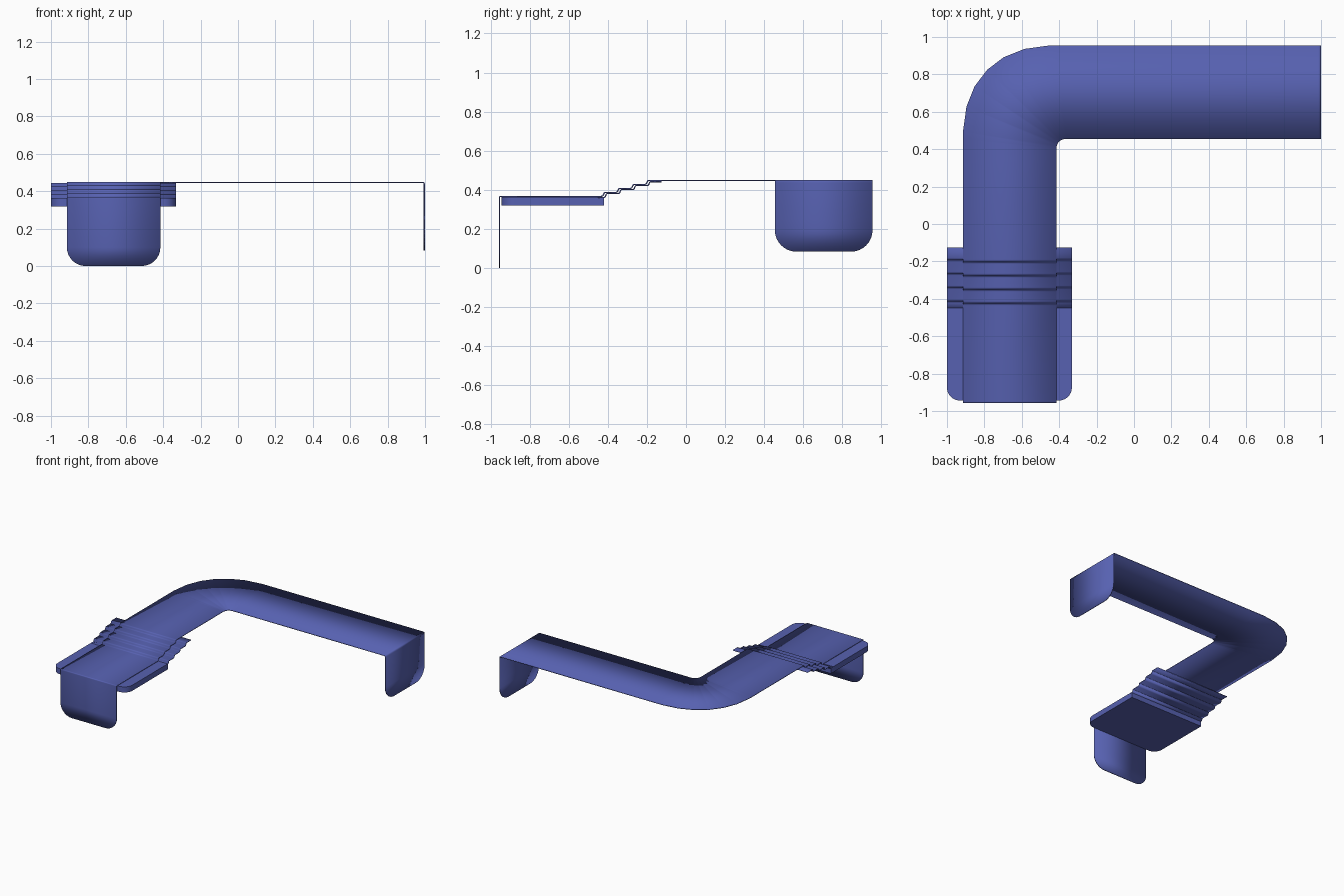
import bpy, bmesh
from math import sin, cos, radians
from mathutils import Vector

cube = bpy.data.objects.get("Cube")
if cube:
    bpy.data.objects.remove(cube, do_unlink=True)

blue = bpy.data.materials.new("carpet blue")
blue.use_nodes = True
blue.diffuse_color = (0.095, 0.12, 0.44, 1)
bsdf = blue.node_tree.nodes["Principled BSDF"]
bsdf.inputs["Base Color"].default_value = (0.095, 0.12, 0.44, 1)
bsdf.inputs["Roughness"].default_value = 0.8

# Main dimensions
LEFT, RIGHT = -0.915, -0.415        # runner edges on the stair side
INNER, OUTER = 0.455, 0.955         # runner edges on the long side
FRONT, END = -0.957, 0.999          # outer faces of the hanging flaps
LOW, TOP = 0.369, 0.45              # runner heights below and above the stairs
STEPS, RUN = 4, 0.074
RISE = (TOP - LOW) / STEPS
SHEET = 0.006


def finish(name, bm):
    mesh = bpy.data.meshes.new(name)
    bm.to_mesh(mesh)
    bm.free()
    obj = bpy.data.objects.new(name, mesh)
    bpy.context.collection.objects.link(obj)
    mesh.materials.append(blue)
    bpy.ops.object.select_all(action="DESELECT")
    obj.select_set(True)
    bpy.context.view_layer.objects.active = obj
    bpy.ops.object.shade_smooth_by_angle(angle=radians(35))
    return obj


def strip(name, rows, thickness):
    """Skin consecutive (left, right) point pairs and thicken downwards."""
    bm = bmesh.new()
    pairs = [[bm.verts.new(p) for p in row] for row in rows]
    for (a, b), (d, c) in zip(pairs, pairs[1:]):
        bm.faces.new((a, b, c, d))
    obj = finish(name, bm)
    solid = obj.modifiers.new("thickness", "SOLIDIFY")
    solid.thickness = thickness
    solid.offset = -1
    return obj


def fillet(points, setback, n=4):
    """Round the inner corners of a polyline."""
    pts = [Vector(p) for p in points]
    out = [pts[0]]
    for a, b, c in zip(pts, pts[1:], pts[2:]):
        p = b + (a - b).normalized() * setback
        q = b + (c - b).normalized() * setback
        for i in range(n + 1):
            t = i / n
            out.append(p * (1 - t) ** 2 + b * 2 * t * (1 - t) + q * t * t)
    return out + [pts[-1]]


def stairs(first_y, low):
    """Slightly leaning risers climbing towards the back."""
    pts = []
    for i in range(STEPS):
        y, z = first_y + i * RUN, low + i * RISE
        pts += [(y - 0.004, z), (y + 0.004, z + RISE)]
    return pts


def flap_end(bottom, radius, n=8):
    """Edge inset and height for the rounded lower corners of a flap."""
    angles = [radians(90 * i / n) for i in range(n + 1)]
    return [(radius * (1 - sin(a)), bottom + radius * (1 - cos(a))) for a in angles]


# Runner: front flap, stairs, quarter turn, long stretch, end flap
rows = [((LEFT + d, FRONT, z), (RIGHT - d, FRONT, z)) for d, z in flap_end(0, 0.1)]
profile = [(FRONT, 0.2), (FRONT, LOW)] + stairs(-0.424, LOW) + [(0.35, TOP)]
rows += [((LEFT, y, z), (RIGHT, y, z)) for y, z in fillet(profile, 0.008)]

outer_r, inner_r, power = 0.5, 0.055, 2 / 2.3
for degrees in [0] + list(range(3, 88, 14)) + [90]:
    a = radians(degrees)
    c, s = max(cos(a), 0) ** power, sin(a) ** power
    rows.append(((LEFT + outer_r * (1 - c), OUTER - outer_r * (1 - s), TOP),
                 (RIGHT + inner_r * (1 - c), INNER - inner_r * (1 - s), TOP)))

fold = fillet([(-0.3, TOP), (END, TOP), (END, 0.25)], 0.014)
rows += [((x, OUTER, z), (x, INNER, z)) for x, z in fold]
rows += [((END, OUTER - d, z), (END, INNER + d, z))
         for d, z in reversed(flap_end(0.083, 0.11))]
strip("carpet_runner", rows, SHEET)

# Wider stair covering beneath the runner
MAT_L, MAT_R, MAT_TOP = -1.0, -0.332, LOW - SHEET
profile = [(-0.45, MAT_TOP)] + stairs(-0.413, MAT_TOP) + [(-0.125, TOP - SHEET)]
strip("stair_covering",
      [((MAT_L, y, z), (MAT_R, y, z)) for y, z in fillet(profile, 0.006)], SHEET)

# Solid landing pad with rounded front corners
bm = bmesh.new()
radius, pad_front, pad_back, pad_base = 0.07, -0.944, -0.42, 0.318
outline = [(MAT_R, pad_back), (MAT_L, pad_back)]
for cx, start in ((MAT_L + radius, 180), (MAT_R - radius, 270)):
    for i in range(9):
        a = radians(start + 90 * i / 8)
        outline.append((cx + radius * cos(a), pad_front + radius * (1 + sin(a))))
base = bm.faces.new([bm.verts.new((x, y, pad_base)) for x, y in outline])
top = bmesh.ops.extrude_face_region(bm, geom=[base])["geom"]
bmesh.ops.translate(bm, vec=(0, 0, MAT_TOP - pad_base),
                    verts=[v for v in top if isinstance(v, bmesh.types.BMVert)])
bmesh.ops.recalc_face_normals(bm, faces=bm.faces)
finish("landing_pad", bm)
